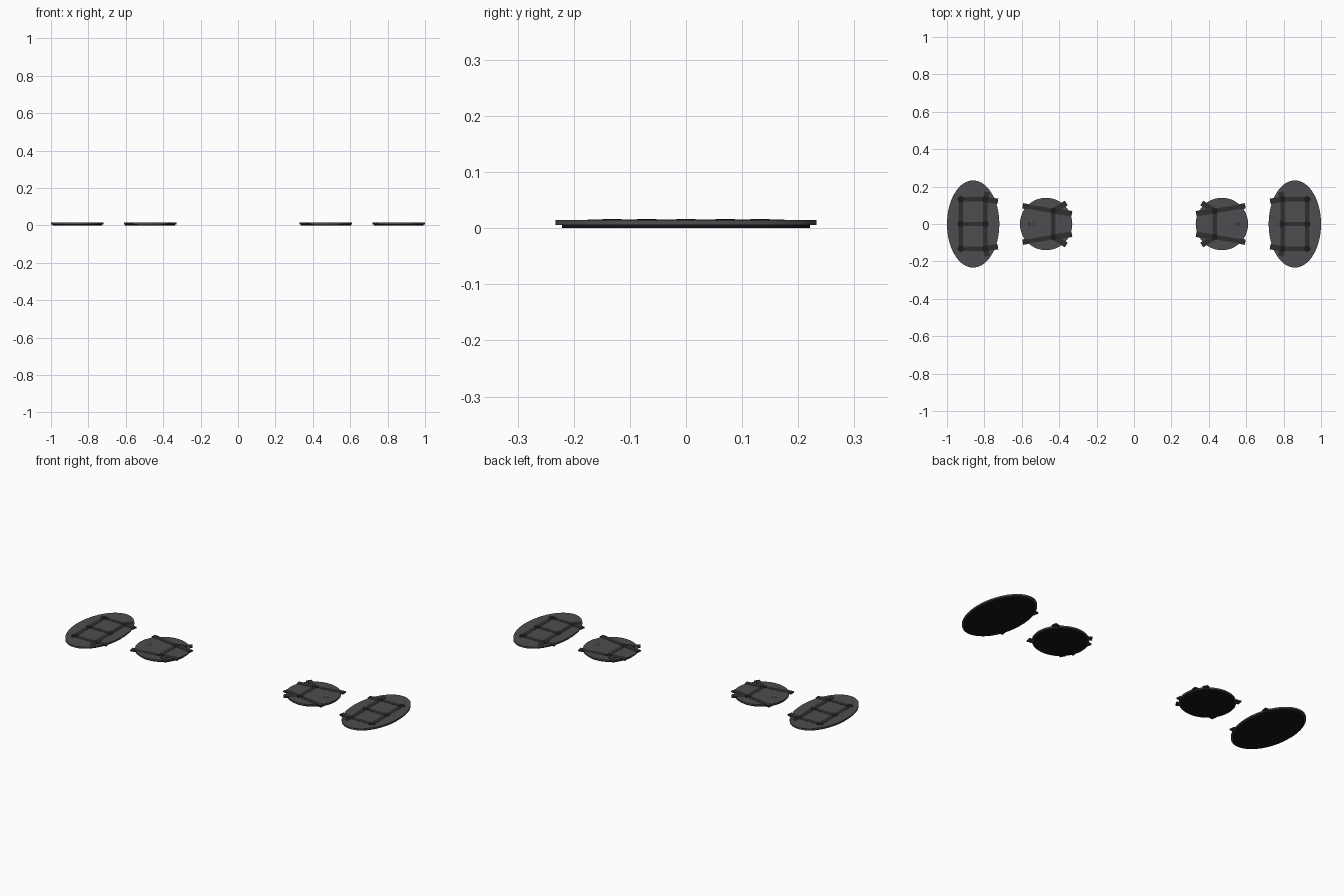
import bpy, bmesh, math
from mathutils import Matrix, Vector

if "Cube" in bpy.data.objects:
    bpy.data.objects.remove(bpy.data.objects["Cube"])


def mat(name, c):
    m = bpy.data.materials.new(name)
    m.diffuse_color = (*c, 1)
    m.use_nodes = True
    m.node_tree.nodes["Principled BSDF"].inputs["Base Color"].default_value = m.diffuse_color
    return m


SHELL = mat("shell_grey", (0.075, 0.075, 0.08))
STRAP = mat("strap_dark", (0.028, 0.028, 0.03))
FOAM = mat("foam_black", (0.008, 0.008, 0.009))
RIVET = mat("rivet_black", (0.012, 0.012, 0.013))
METAL = mat("ring_grey", (0.15, 0.15, 0.16))


def finish(bm, name, material, smooth=True):
    me = bpy.data.meshes.new(name)
    bm.to_mesh(me)
    bm.free()
    ob = bpy.data.objects.new(name, me)
    bpy.context.collection.objects.link(ob)
    me.materials.append(material)
    if smooth:
        bpy.context.view_layer.objects.active = ob
        ob.select_set(True)
        bpy.ops.object.shade_smooth_by_angle()
        ob.select_set(False)
    return ob


def add_disc(bm, x, y, z0, z1, rx, ry, n=64):
    m = Matrix.Translation((x, y, (z0 + z1) / 2)) @ Matrix.Diagonal((rx, ry, z1 - z0, 1))
    bmesh.ops.create_cone(bm, cap_ends=True, segments=n, radius1=1, radius2=1, depth=1, matrix=m)


def add_bar(bm, a, b, w, z0, z1):
    a, b = Vector(a), Vector(b)
    d, c = b - a, (a + b) / 2
    m = (Matrix.Translation((c.x, c.y, (z0 + z1) / 2))
         @ Matrix.Rotation(math.atan2(d.y, d.x), 4, 'Z')
         @ Matrix.Diagonal((d.length, w, z1 - z0, 1)))
    bmesh.ops.create_cube(bm, size=1, matrix=m)


def pad(name, s, cx, rx, ry, bars, tabs, nodes, rivet_r):
    # foam backing under a flat shell
    bm = bmesh.new()
    add_disc(bm, s * cx, 0, 0, 0.006, rx * 0.95, ry * 0.95)
    finish(bm, name + "_foam", FOAM)
    bm = bmesh.new()
    add_disc(bm, s * cx, 0, 0.006, 0.0145, rx, ry)
    finish(bm, name + "_shell", SHELL)
    # webbing straps lying on the shell
    bm = bmesh.new()
    for (ax, ay), (bx, by) in bars:
        add_bar(bm, (s * ax, ay), (s * bx, by), 0.024, 0.012, 0.0155)
    finish(bm, name + "_straps", STRAP, False)
    # wider strap ends overhanging the rim
    bm = bmesh.new()
    for (ax, ay), (bx, by) in tabs:
        add_bar(bm, (s * ax, ay), (s * bx, by), 0.029, 0.0085, 0.0158)
    finish(bm, name + "_strap_ends", STRAP, False)
    bm = bmesh.new()
    for x, y in nodes:
        add_disc(bm, s * x, y, 0.012, 0.0165, rivet_r, rivet_r, 20)
    finish(bm, name + "_rivets", RIVET)


def both(segs):
    return [((a[0], k * a[1]), (b[0], k * b[1])) for a, b in segs for k in (1, -1)]


for s, side in ((-1, "left"), (1, "right")):
    # knee pad: ladder of straps with six rivets
    bars = both([((0.926, 0), (0.926, 0.132)), ((0.794, 0), (0.794, 0.132)),
                 ((0.926, 0.132), (0.794, 0.132))]) + [((0.926, 0), (0.794, 0))]
    tabs = both([((0.794, 0.132), (0.728, 0.121)), ((0.794, 0.132), (0.785, 0.172))])
    nodes = [(x, y) for x in (0.926, 0.794) for y in (-0.132, 0, 0.132)]
    pad(side + "_knee_pad", s, 0.86, 0.14, 0.233, bars, tabs, nodes, 0.017)

    # elbow pad: two long straps joined by a cross strap
    bars = both([((0.57, 0.093), (0.432, 0.07)), ((0.432, 0), (0.432, 0.07))])
    tabs = both([((0.595, 0.097), (0.565, 0.092)), ((0.432, 0.07), (0.332, 0.055)),
                 ((0.432, 0.07), (0.362, 0.112))])
    pad(side + "_elbow_pad", s, 0.47, 0.14, 0.14, bars, tabs, [(0.432, 0.07), (0.432, -0.07)], 0.017)

    # small plain eyelet on the elbow shell
    bpy.ops.mesh.primitive_torus_add(location=(s * 0.55, 0, 0.0145), major_radius=0.012,
                                     minor_radius=0.0015, major_segments=24, minor_segments=8)
    ring = bpy.context.object
    ring.name = side + "_elbow_eyelet"
    ring.data.materials.append(METAL)
    bpy.ops.object.shade_smooth_by_angle()
    ring.select_set(False)
